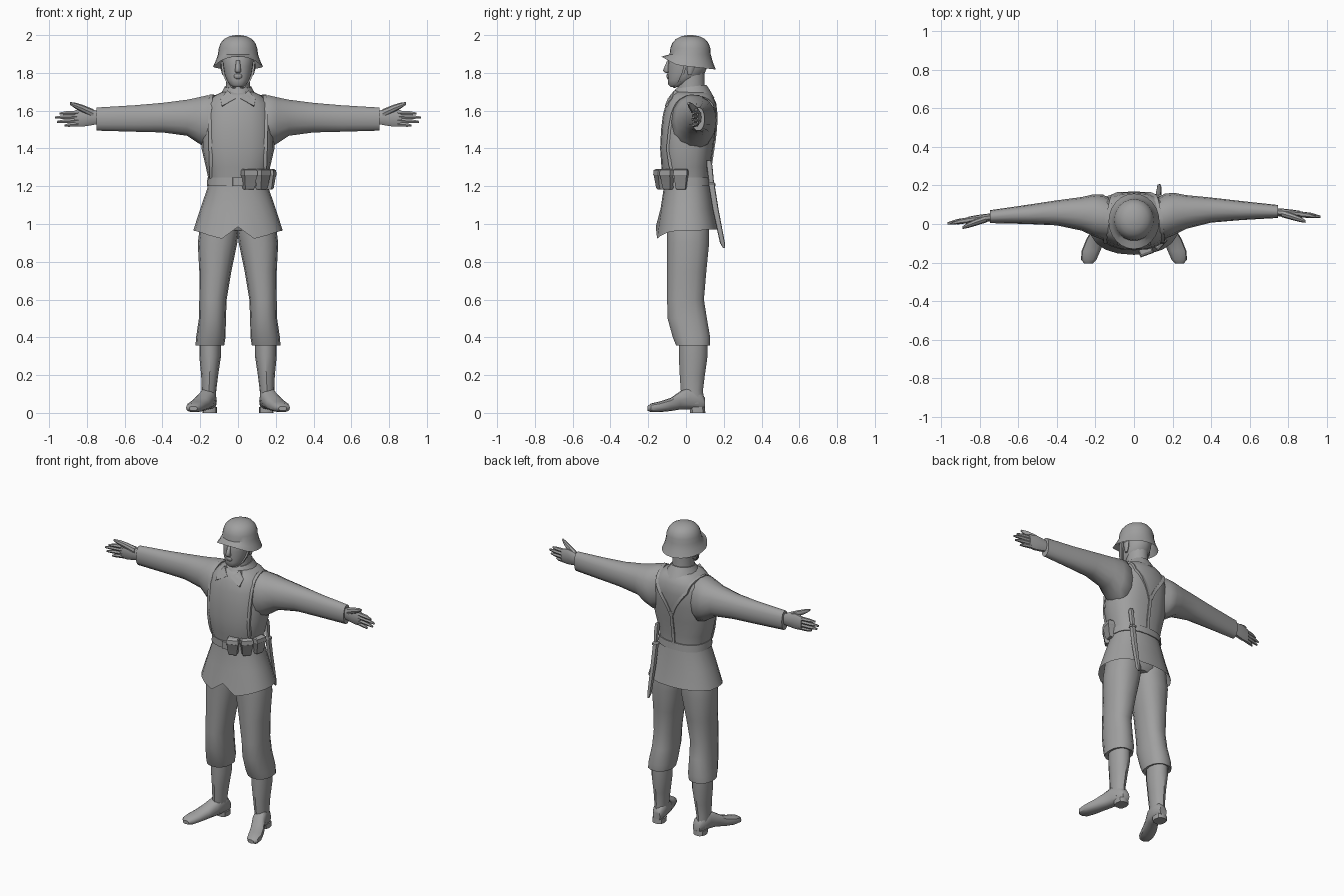
import bpy, bmesh, math
from mathutils import Vector

grey = bpy.data.materials.new("plain_grey")
grey.diffuse_color = (0.35, 0.35, 0.35, 1)


def finish(name, bm, angle=40):
    bmesh.ops.recalc_face_normals(bm, faces=bm.faces)
    me = bpy.data.meshes.new(name)
    bm.to_mesh(me)
    bm.free()
    ob = bpy.data.objects.new(name, me)
    bpy.context.collection.objects.link(ob)
    me.materials.append(grey)
    bpy.ops.object.select_all(action='DESELECT')
    ob.select_set(True)
    bpy.context.view_layer.objects.active = ob
    bpy.ops.object.shade_smooth_by_angle(angle=math.radians(angle))
    return ob


def skin(name, rows, caps=(True, True), angle=40):
    """Join rows of points into a closed tube."""
    bm = bmesh.new()
    vs = [[bm.verts.new(p) for p in r] for r in rows]
    n = len(vs[0])
    for a, b in zip(vs, vs[1:]):
        for i in range(n):
            j = (i + 1) % n
            bm.faces.new((a[i], a[j], b[j], b[i]))
    if caps[0]:
        bm.faces.new(vs[0])
    if caps[1]:
        bm.faces.new(vs[-1])
    return finish(name, bm, angle)


def loft(name, rings, axis='z', n=16, p=2.0, s=1, warp=None, caps=(True, True), angle=40):
    """rings: (t, a0, a1, b0, b1), t along axis; s = -1 mirrors in x."""
    rows = []
    for k, (t, a0, a1, b0, b1) in enumerate(rings):
        row = []
        for i in range(n):
            th = 2 * math.pi * i / n
            c, d = math.cos(th), math.sin(th)
            a = (a0 + a1) / 2 + (a1 - a0) / 2 * math.copysign(abs(c) ** (2 / p), c)
            b = (b0 + b1) / 2 + (b1 - b0) / 2 * math.copysign(abs(d) ** (2 / p), d)
            co = {'z': (a, b, t), 'x': (t, a, b), 'y': (a, t, b)}[axis]
            co = Vector((co[0] * s, co[1], co[2]))
            row.append(warp(co, k, th) if warp else co)
        rows.append(row)
    return skin(name, rows, caps, angle)


def body(name, rings, **kw):
    """Symmetric horizontal rings: (z, half width, front y, back y)."""
    return loft(name, [(z, -w, w, f, b) for z, w, f, b in rings], **kw)


def swing(co, k, th):
    # arms are turned slightly about the upright axis
    return co + Vector((0, 0.018 * co.x, 0))


# Tunic body
body("tunic", [(1.16, .15, -.11, .125), (1.23, .155, -.115, .125), (1.3, .17, -.13, .13),
               (1.4, .193, -.137, .145), (1.5, .19, -.132, .16), (1.58, .185, -.122, .167),
               (1.64, .168, -.105, .16), (1.68, .125, -.085, .14), (1.7, .08, -.06, .115)],
     n=20, p=2.4)


# Flared tunic skirt with a notched front hem
def hem(co, k, th):
    if k == 3:
        f = max(0, -math.sin(th))
        co.z = .965 - .05 * f ** 3
        if f > .99:
            co.z = .985
        if f < .01 and math.sin(th) > .5:
            co.z = .97
    return co


body("tunic_skirt", [(1.24, .155, -.115, .125), (1.19, .162, -.118, .132), (1.08, .2, -.135, .147),
                     (.96, .237, -.16, .17)], n=20, p=2.3, warp=hem, caps=(True, False))

# Sleeves, hands and fingers
for s, side in ((1, "left"), (-1, "right")):
    loft(side + "_sleeve", [(.08, -.05, .11, 1.43, 1.672), (.16, -.08, .155, 1.395, 1.685),
                            (.21, -.06, .158, 1.425, 1.673), (.27, -.03, .145, 1.465, 1.66),
                            (.4, .0, .13, 1.483, 1.643), (.55, .01, .11, 1.487, 1.63),
                            (.748, .018, .085, 1.493, 1.618)],
         axis='x', n=14, p=2.2, s=s, warp=swing)
    loft(side + "_palm", [(.73, .03, .07, 1.53, 1.598), (.78, .022, .065, 1.52, 1.61),
                          (.82, .02, .06, 1.514, 1.616), (.865, .022, .052, 1.515, 1.603)],
         axis='x', n=10, p=2.4, s=s, warp=swing)
    for fname, z0, z1, tip in (("index", 1.589, 1.585, .944), ("middle", 1.569, 1.564, .968),
                               ("ring", 1.549, 1.541, .957), ("little", 1.529, 1.521, .918)):
        mid = (.85 + tip) / 2 + .01
        zm = (z0 + z1) / 2
        loft(f"{side}_{fname}_finger", [(.845, .022, .052, z0 - .013, z0 + .013),
                                        (mid, .016, .042, zm - .012, zm + .012),
                                        (tip, .014, .026, z1 - .006, z1 + .006)],
             axis='x', n=6, s=s, warp=swing)
    loft(side + "_thumb", [(.765, .022, .06, 1.56, 1.608), (.82, .006, .042, 1.59, 1.63),
                           (.86, -.005, .024, 1.61, 1.642), (.89, -.01, .004, 1.632, 1.646)],
         axis='x', n=8, s=s, warp=swing)

# Shoulder straps laid on the tunic by casting towards its middle
bpy.context.view_layer.update()
deps = bpy.context.evaluated_depsgraph_get()


def strap(path, width=.02, lift=.006):
    pts = [Vector(a).lerp(Vector(b), i / 6) for a, b in zip(path, path[1:]) for i in range(6)]
    pts.append(Vector(path[-1]))
    hits = []
    for q in pts:
        target = Vector((q.x, .03, min(q.z, 1.5)))
        out = (q - target).normalized()
        ok, loc, *_ = bpy.context.scene.ray_cast(deps, target + out, -out)
        if ok:
            hits.append((loc, out))
    rows = []
    for i, (loc, out) in enumerate(hits):
        run = hits[min(i + 1, len(hits) - 1)][0] - hits[max(i - 1, 0)][0]
        w = run.cross(out).normalized() * width / 2
        rows.append([loc - w - out * .01, loc + w - out * .01, loc + w + out * lift, loc - w + out * lift])
    return rows


straps = {}
for s, side in ((1, "left"), (-1, "right")):
    straps[side + "_strap"] = strap([
        (s * .14, -.3, 1.24), (s * .147, -.3, 1.45), (s * .15, -.2, 1.7), (s * .14, .03, 1.85),
        (s * .105, .25, 1.7), (s * .005, .3, 1.44)])
straps["back_strap"] = strap([(0, .3, 1.46), (0, .3, 1.22)])
for name, rows in straps.items():
    skin(name, rows)

# Collar stand and folded points
body("collar", [(1.65, .12, -.1, .15), (1.705, .08, -.068, .12), (1.724, .07, -.052, .108)],
     n=16, warp=lambda co, k, th: co + Vector((0, 0, .12 * co.y)))
for s, side in ((1, "left"), (-1, "right")):
    front = [Vector((s * x, y, z)) for x, y, z in
             ((.012, -.096, 1.665), (.055, -.062, 1.708), (.092, -.075, 1.665), (.085, -.112, 1.625))]
    skin(side + "_collar_point", [front, [v + Vector((0, .025, -.008)) for v in front]])

# Belt and buckle
body("belt", [(1.2, .165, -.124, .136), (1.245, .162, -.123, .133)], n=20, p=2.4)
loft("buckle", [(1.2, -.03, .03, -.131, -.115), (1.246, -.03, .03, -.131, -.115)], n=8, p=6)

# Three belt pouches
for i, deg in enumerate((20, 48, 78)):
    t = math.radians(deg)
    out = Vector((math.sin(t), -math.cos(t), 0))
    across = Vector((math.cos(t), math.sin(t), 0))
    c = Vector((.168 * out.x, .005 + .144 * out.y, 0))
    rows = []
    for z, w, d in ((1.182, .022, .013), (1.192, .027, .02), (1.255, .034, .03), (1.26, .037, .033),
                    (1.285, .036, .03), (1.292, .03, .018)):
        rows.append([c + across * a * w + out * (d if b > 0 else -.03) + Vector((0, 0, z))
                     for a, b in ((-1, -1), (1, -1), (1, 1), (-1, 1))])
    skin(f"pouch_{i + 1}", rows, angle=30)

# Sheathed blade on the back hip
loft("scabbard", [(.872, .127, .137, .197, .207), (.9, .12, .142, .18, .206),
                  (1.08, .113, .142, .14, .172), (1.2, .11, .14, .12, .153)], n=8, p=3)
loft("blade_handle", [(1.2, .105, .145, .118, .156), (1.212, .105, .145, .118, .156),
                      (1.22, .115, .135, .12, .148), (1.31, .112, .138, .108, .14),
                      (1.335, .115, .135, .108, .132)], n=8, p=3)

# Trousers
body("trouser_seat", [(.965, .1, -.07, .1), (1.0, .19, -.09, .12), (1.14, .16, -.1, .12)], n=16)
for s, side in ((1, "left"), (-1, "right")):
    loft(side + "_trouser_leg", [(.365, .095, .2, -.035, .11), (.358, .073, .225, -.055, .128),
                                 (.4, .066, .222, -.072, .13), (.5, .064, .207, -.1, .113),
                                 (.6, .06, .205, -.102, .097), (.75, .035, .205, -.102, .11),
                                 (.9, .004, .213, -.102, .125), (.96, -.004, .205, -.102, .125),
                                 (1.05, .0, .19, -.1, .125)],
         n=14, p=2.3, s=s)
    # Boots with toes turned out
    loft(side + "_boot_shaft", [(.05, .118, .192, -.02, .095), (.12, .115, .192, -.028, .09),
                                (.2, .105, .195, -.033, .1), (.3, .09, .205, -.038, .114),
                                (.38, .09, .205, -.038, .114)], n=12, s=s)
    loft(side + "_boot_foot", [(.1, .12, .17, .02, .08), (.08, .112, .185, .015, .11),
                               (.02, .115, .2, .018, .14), (-.03, .125, .218, .018, .115),
                               (-.08, .15, .248, .01, .08), (-.14, .175, .272, .004, .06),
                               (-.185, .195, .275, .004, .05), (-.205, .215, .258, .012, .035)],
         axis='y', n=12, p=2.5, s=s)
    loft(side + "_boot_heel", [(0, .112, .188, .02, .104), (.03, .112, .188, .018, .102)],
         n=10, p=2.6, s=s)

# Neck, head and face
body("neck", [(1.66, .07, -.055, .108), (1.74, .064, -.045, .1), (1.8, .064, -.04, .1)], n=14)
body("head", [(1.726, .028, -.082, -.03), (1.738, .045, -.094, .0), (1.76, .06, -.096, .05),
              (1.79, .073, -.099, .095), (1.835, .081, -.097, .115), (1.88, .085, -.095, .12),
              (1.93, .075, -.06, .11)], n=16, p=2.2)
body("nose", [(1.8, .012, -.108, -.08), (1.81, .017, -.122, -.08), (1.83, .013, -.115, -.08),
              (1.865, .011, -.1, -.08)], n=8, angle=70)
body("lips", [(1.768, .012, -.097, -.08), (1.776, .022, -.103, -.08), (1.783, .024, -.102, -.08),
              (1.789, .022, -.104, -.08), (1.797, .01, -.097, -.08)], n=8, angle=80)
for s, side in ((1, "left"), (-1, "right")):
    loft(side + "_ear", [(1.79, .07, .083, .01, .03), (1.82, .07, .092, .005, .045),
                         (1.85, .07, .094, .005, .05)], n=8, s=s)
    # Chin strap
    skin(side + "_chin_strap", [[Vector((s * (x + dx), y + dy, z)) for dx, dy in
                                 ((-.01, -.007), (.004, -.007), (.004, .007), (-.01, .007))]
                                for x, y, z in ((.086, .0, 1.86), (.08, -.015, 1.8),
                                                (.06, -.035, 1.755), (.03, -.06, 1.722),
                                                (.0, -.065, 1.72))])


# Helmet with a dipping flared rim
def rim(co, k, th):
    back = math.sin(th)
    drop = .052 + .016 * back if back > -.35 else .052 * (1 + back) / .65
    if k == 0:
        co.z -= .01 + drop - .006
    elif k == 1:
        co.z -= drop * .5
    return co


body("helmet", [(1.89, .132, -.13, .158), (1.892, .117, -.108, .142), (1.898, .106, -.087, .131),
                (1.93, .102, -.083, .129), (1.958, .092, -.073, .119), (1.98, .073, -.053, .1),
                (1.994, .045, -.025, .07), (2.0, .012, .01, .035)],
     n=24, warp=rim, caps=(False, True))
